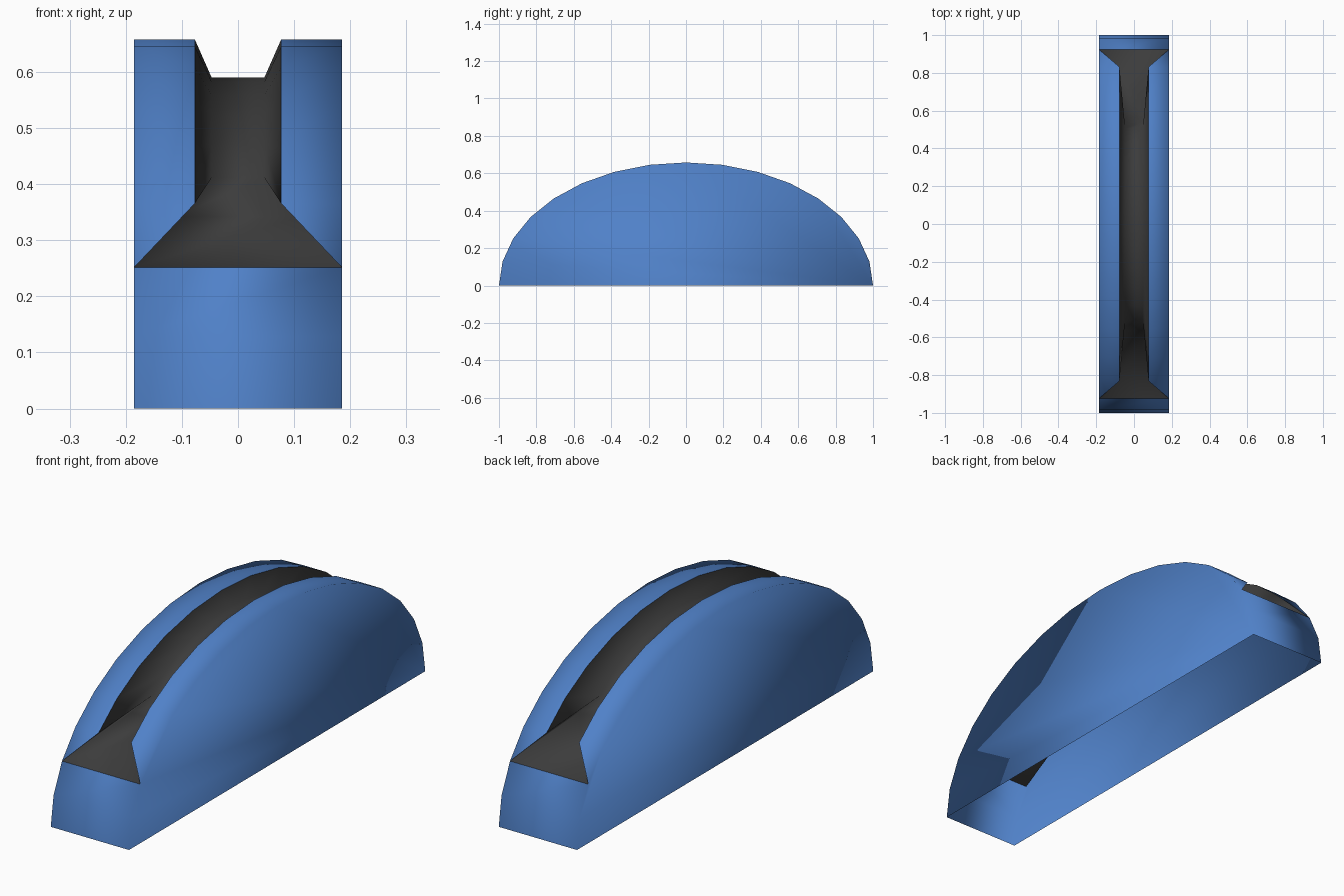
import bpy, bmesh, math
from mathutils import Vector

if "Cube" in bpy.data.objects:
    bpy.data.objects.remove(bpy.data.objects["Cube"])

HALF_W, HEIGHT = 0.185, 0.658      # half thickness and crown height
CH_W, FLOOR_TOP, SHRINK = 0.077, 0.59, 0.61
STEP = math.radians(90 / 8)


def arch(k, x):
    """Point on the half-ellipse rim at step k (-8..8)."""
    return Vector((x, math.sin(k * STEP), HEIGHT * math.cos(k * STEP)))


def channel_half(k):
    """Half width of the channel opening, flared at both ends."""
    return HALF_W if abs(k) == 6 else CH_W


def sink(p):
    """Opening point moved to the shrunken, sunken floor."""
    return Vector((p.x * SHRINK, p.y * SHRINK, FLOOR_TOP - SHRINK * (HEIGHT - p.z)))


def make_object(name, faces, colour, test):
    bm = bmesh.new()
    for f in faces:
        bm.faces.new([bm.verts.new(p) for p in f])
    bmesh.ops.remove_doubles(bm, verts=bm.verts, dist=1e-4)
    bmesh.ops.recalc_face_normals(bm, faces=bm.faces)
    # flip the whole surface if it faces the wrong way
    bm.normal_update()
    if test(bm) < 0:
        bmesh.ops.reverse_faces(bm, faces=bm.faces)
    for f in bm.faces:
        f.smooth = True
    me = bpy.data.meshes.new(name)
    bm.to_mesh(me)
    bm.free()
    mat = bpy.data.materials.new(name + "_colour")
    mat.diffuse_color = colour
    mat.use_nodes = True
    mat.node_tree.nodes["Principled BSDF"].inputs["Base Color"].default_value = mat.diffuse_color
    me.materials.append(mat)
    ob = bpy.data.objects.new(name, me)
    bpy.context.collection.objects.link(ob)
    return ob


# Body: two flat sides, end strips, and rim strips either side of the channel (open below)
body = [[arch(k, s * HALF_W) for k in range(-8, 9)] for s in (-1, 1)]
for k in (-8, -7, 6, 7):
    body.append([arch(k, -HALF_W), arch(k, HALF_W), arch(k + 1, HALF_W), arch(k + 1, -HALF_W)])
for s in (-1, 1):
    for k in range(-5, 5):
        body.append([arch(k, s * CH_W), arch(k, s * HALF_W),
                     arch(k + 1, s * HALF_W), arch(k + 1, s * CH_W)])
    for e in (-1, 1):
        body.append([arch(e * 5, s * CH_W), arch(e * 5, s * HALF_W), arch(e * 6, s * HALF_W)])

# Channel: sunken floor, side walls and end ramps
channel = []
for k in range(-6, 6):
    a, b = channel_half(k), channel_half(k + 1)
    channel.append([sink(arch(k, -a)), sink(arch(k, a)),
                    sink(arch(k + 1, b)), sink(arch(k + 1, -b))])
    for s in (-1, 1):
        p, q = arch(k, s * a), arch(k + 1, s * b)
        channel.append([p, q, sink(q), sink(p)])
for k in (-6, 6):
    p, q = arch(k, -HALF_W), arch(k, HALF_W)
    channel.append([p, q, sink(q), sink(p)])

make_object("arch_body", body, (0.08, 0.22, 0.58, 1),
            lambda bm: sum(f.normal.dot(f.calc_center_median()) * f.calc_area() for f in bm.faces))
make_object("recessed_channel", channel, (0.045, 0.045, 0.045, 1),
            lambda bm: sum(f.normal.z * f.calc_area() for f in bm.faces))
